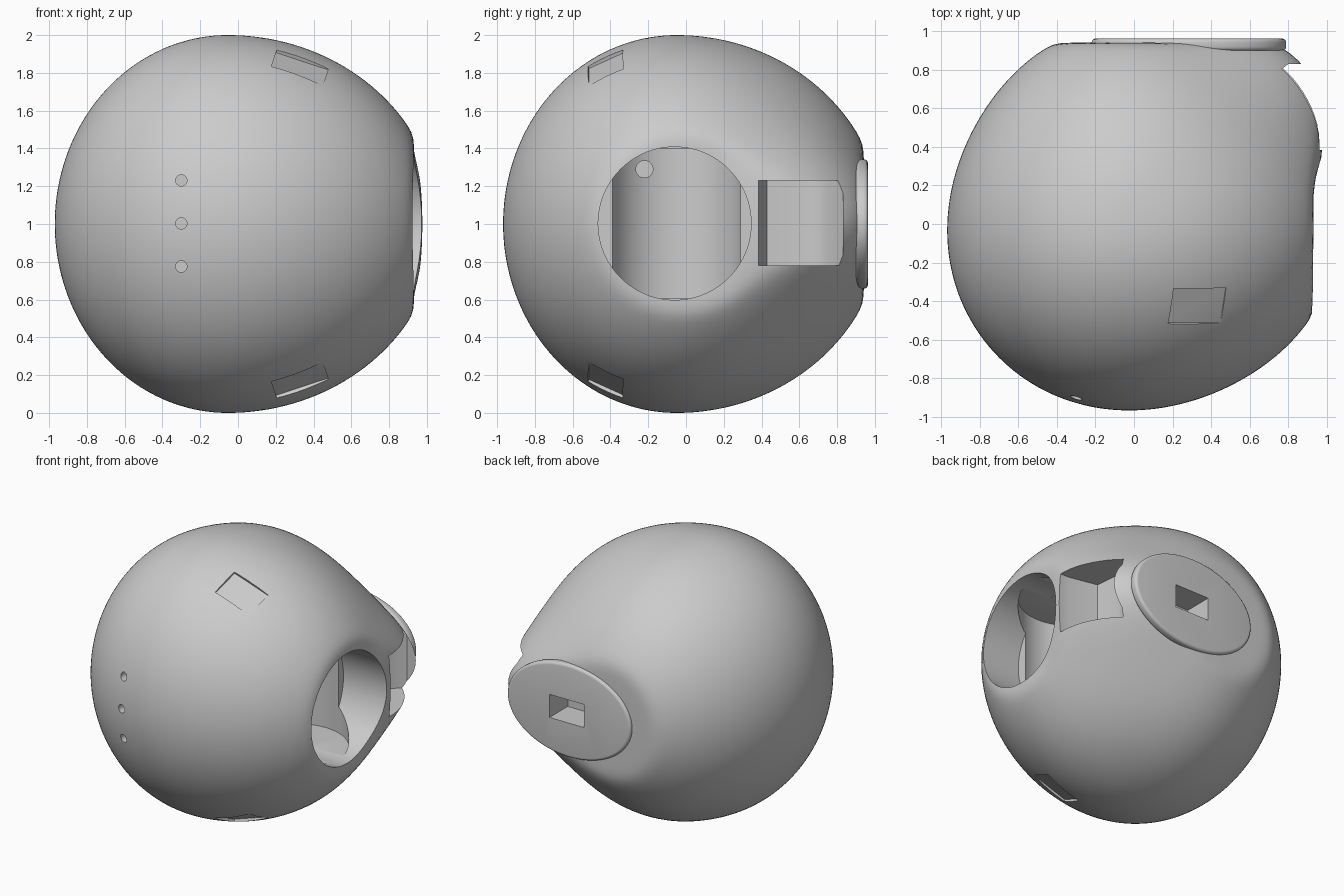
import bpy, bmesh, math
from mathutils import Matrix, Vector

if "Cube" in bpy.data.objects:
    bpy.data.objects.remove(bpy.data.objects["Cube"])

CX, CY, CZ = -0.055, -0.05, 1.0


def smin(a, b, k=0.012):
    m = min(a, b)
    return m - k * math.log(math.exp((m - a) / k) + math.exp((m - b) / k))


def lobe(angle, centre, width):
    d = (angle - centre + 180) % 360 - 180
    return math.exp(-(d / width) ** 2)


def finish(name, bm):
    bmesh.ops.recalc_face_normals(bm, faces=bm.faces[:])
    me = bpy.data.meshes.new(name)
    bm.to_mesh(me)
    bm.free()
    ob = bpy.data.objects.new(name, me)
    bpy.context.collection.objects.link(ob)
    return ob


def activate(ob):
    bpy.ops.object.select_all(action='DESELECT')
    ob.select_set(True)
    bpy.context.view_layer.objects.active = ob


def cylinder(name, a, b, r, seg=64):
    a, b = Vector(a), Vector(b)
    d = b - a
    bm = bmesh.new()
    mat = Matrix.Translation((a + b) / 2) @ d.to_track_quat('Z', 'Y').to_matrix().to_4x4()
    bmesh.ops.create_cone(bm, cap_ends=True, segments=seg, radius1=r, radius2=r,
                          depth=d.length, matrix=mat)
    return finish(name, bm)


def box(name, matrix, size):
    bm = bmesh.new()
    bmesh.ops.create_cube(bm, size=1, matrix=matrix @ Matrix.Diagonal((*size, 1)))
    return finish(name, bm)


def prism(name, pts, to3d, shift):
    bm = bmesh.new()
    f = bm.faces.new([bm.verts.new(to3d(*p)) for p in pts])
    ext = bmesh.ops.extrude_face_region(bm, geom=[f])
    bmesh.ops.translate(bm, vec=shift,
                        verts=[v for v in ext['geom'] if isinstance(v, bmesh.types.BMVert)])
    return finish(name, bm)


def cut(ob, cutters):
    activate(ob)
    for c in cutters:
        m = ob.modifiers.new(c.name, 'BOOLEAN')
        m.operation, m.solver, m.object = 'DIFFERENCE', 'EXACT', c
        bpy.ops.object.modifier_apply(modifier=m.name)


# Ball swelling towards the right side, the back and a nub in the corner between
bm = bmesh.new()
bmesh.ops.create_uvsphere(bm, u_segments=160, v_segments=80, radius=1)
for v in bm.verts:
    x, y, z = v.co
    t = math.degrees(math.atan2(y, x))
    r = (0.912 + 0.2 * lobe(t, 0, 48) + 0.17 * lobe(t, 90, 45)
         + 0.22 * lobe(t, 45, 25) * math.exp(-(z / 0.42) ** 2))
    px, py = CX + x * r, CY + y * r
    s = min(max((py - 0.1) / 0.3, 0), 1)
    limit = 0.932 + 0.045 * s * s * (3 - 2 * s) * max(0, 1 - (z / 0.45) ** 2)
    v.co = (smin(px, limit), smin(py, 0.942), CZ + z)
body = finish("body_shell", bm)

# Round side opening, the upright chamber behind it and a small port inside
cutters = [
    cylinder("side_opening", (0.62, -0.06, 1.003), (1.2, -0.06, 1.003), 0.405, 96),
    cylinder("inner_chamber", (0.5, -0.05, 0.605), (0.5, -0.05, 1.4), 0.36, 96),
    cylinder("inner_port", (0.05, -0.22, 1.29), (0.4, -0.22, 1.29), 0.045, 32),
]

# Rectangular side pocket with a curved rear wall
pocket = [(1.2, 0.385), (0.9, 0.385), (0.68, 0.43), (0.66, 0.63)]
pocket += [(0.66 + 0.14 * (i / 6) ** 2, 0.63 + 0.2 * i / 6) for i in range(1, 7)]
pocket += [(1.2, 0.83)]
cutters.append(prism("side_pocket", pocket, lambda x, y: (x, y, 0.78), (0, 0, 0.45)))

# Shallow tilted recesses, mirrored top and bottom
for sgn, label in ((1, "top"), (-1, "bottom")):
    n = Vector((0.33, -0.5, sgn)).normalized()
    u = Vector((1, 0, -0.33 * sgn)).normalized()
    w = n.cross(u)
    rot = Matrix((u, w, n)).transposed().to_4x4()
    centre = Vector((0.325, -0.42, 1 + 0.82 * sgn)) + n * 0.1
    cutters.append(box(label + "_recess", Matrix.Translation(centre) @ rot, (0.29, 0.205, 0.2)))

# Row of three small front holes
for i in range(3):
    z = 0.775 + 0.228 * i
    cutters.append(cylinder("front_hole_%d" % i, (-0.3, -1.1, z), (-0.3, -0.84, z), 0.03, 32))

# Square socket in the back plate
socket = box("back_socket", Matrix.Translation((0.3, 0.9, 1.0)), (0.28, 0.3, 0.17))
cut(body, cutters + [socket])

# Oval back plate with rounded rim
ring = [(0.285 + 0.505 * math.cos(a), 1 + 0.342 * math.sin(a))
        for a in (2 * math.pi * i / 96 for i in range(96))]
plate = prism("back_plate", ring, lambda x, z: (x, 0.9, z), (0, 0.063, 0))
bev = plate.modifiers.new("rim", 'BEVEL')
bev.width, bev.segments = 0.02, 4
activate(plate)
bpy.ops.object.modifier_apply(modifier="rim")
cut(plate, [socket])

for c in cutters + [socket]:
    bpy.data.objects.remove(c, do_unlink=True)
for ob in (body, plate):
    activate(ob)
    bpy.ops.object.shade_smooth_by_angle(angle=math.radians(30))
